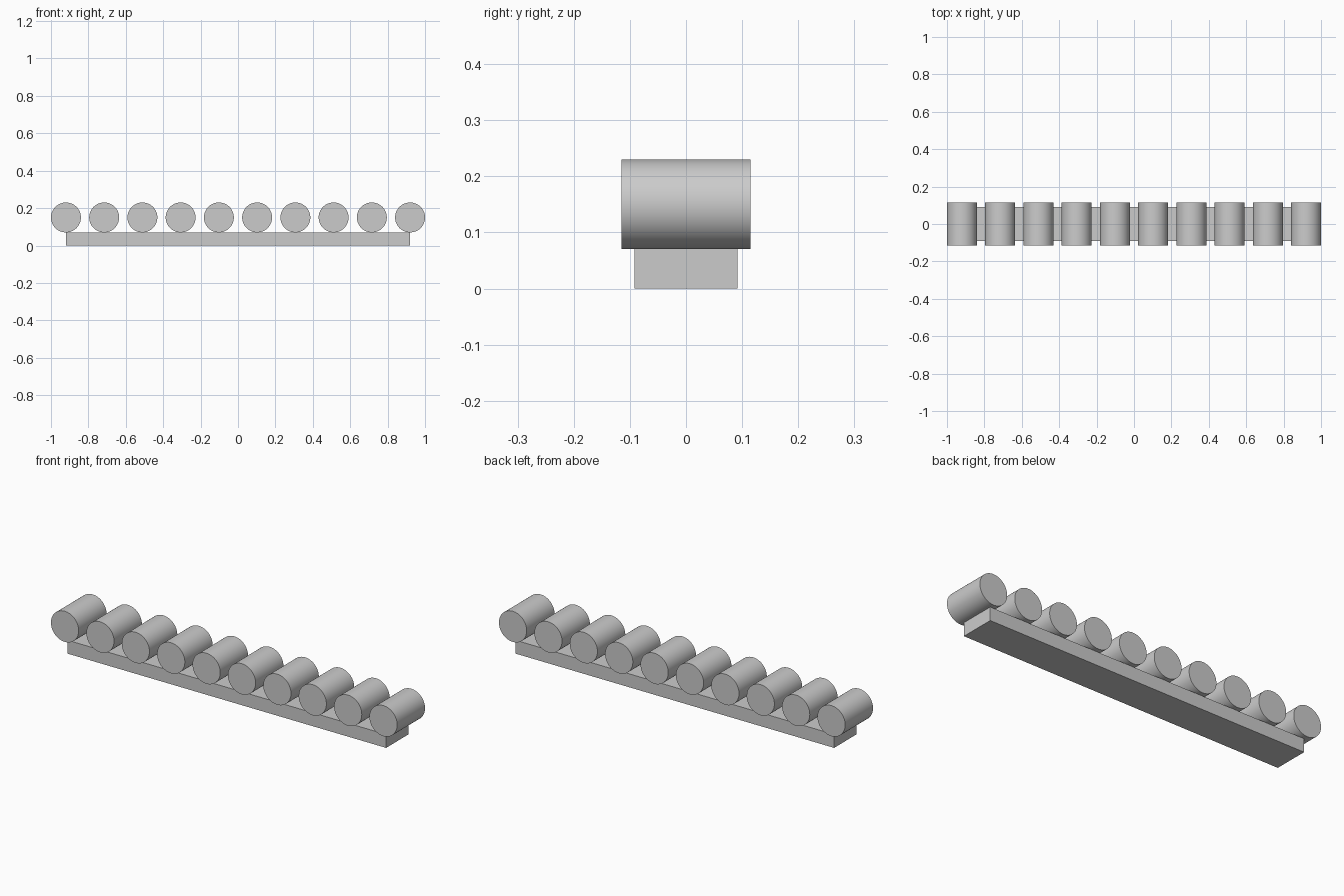
import bpy
import math

cube = bpy.data.objects.get("Cube")
if cube:
    bpy.data.objects.remove(cube, do_unlink=True)

ROLLERS = 10
RADIUS = 0.08
ROLLER_LENGTH = 0.23
END_X = 1 - RADIUS
BASE_DEPTH = 0.184
BASE_HEIGHT = 0.07

# Single grey material
grey = bpy.data.materials.new("light grey")
grey.use_nodes = True
colour = (0.6, 0.6, 0.6, 1)
grey.diffuse_color = colour
grey.node_tree.nodes["Principled BSDF"].inputs["Base Color"].default_value = colour


def finish(name):
    obj = bpy.context.object
    obj.name = name
    obj.data.materials.append(grey)
    return obj


# Base beam under the rollers
bpy.ops.mesh.primitive_cube_add(size=1, location=(0, 0, BASE_HEIGHT / 2))
base = finish("base_beam")
base.scale = (2 * END_X, BASE_DEPTH, BASE_HEIGHT)
bpy.ops.object.transform_apply(location=False, rotation=False, scale=True)

# Row of evenly spaced rollers resting on the beam
for i in range(ROLLERS):
    x = -END_X + 2 * END_X * i / (ROLLERS - 1)
    bpy.ops.mesh.primitive_cylinder_add(
        vertices=64, radius=RADIUS, depth=ROLLER_LENGTH,
        location=(x, 0, BASE_HEIGHT + RADIUS), rotation=(math.pi / 2, 0, 0))
    finish(f"roller_{i + 1}")
    bpy.ops.object.shade_smooth_by_angle(angle=math.radians(30))
